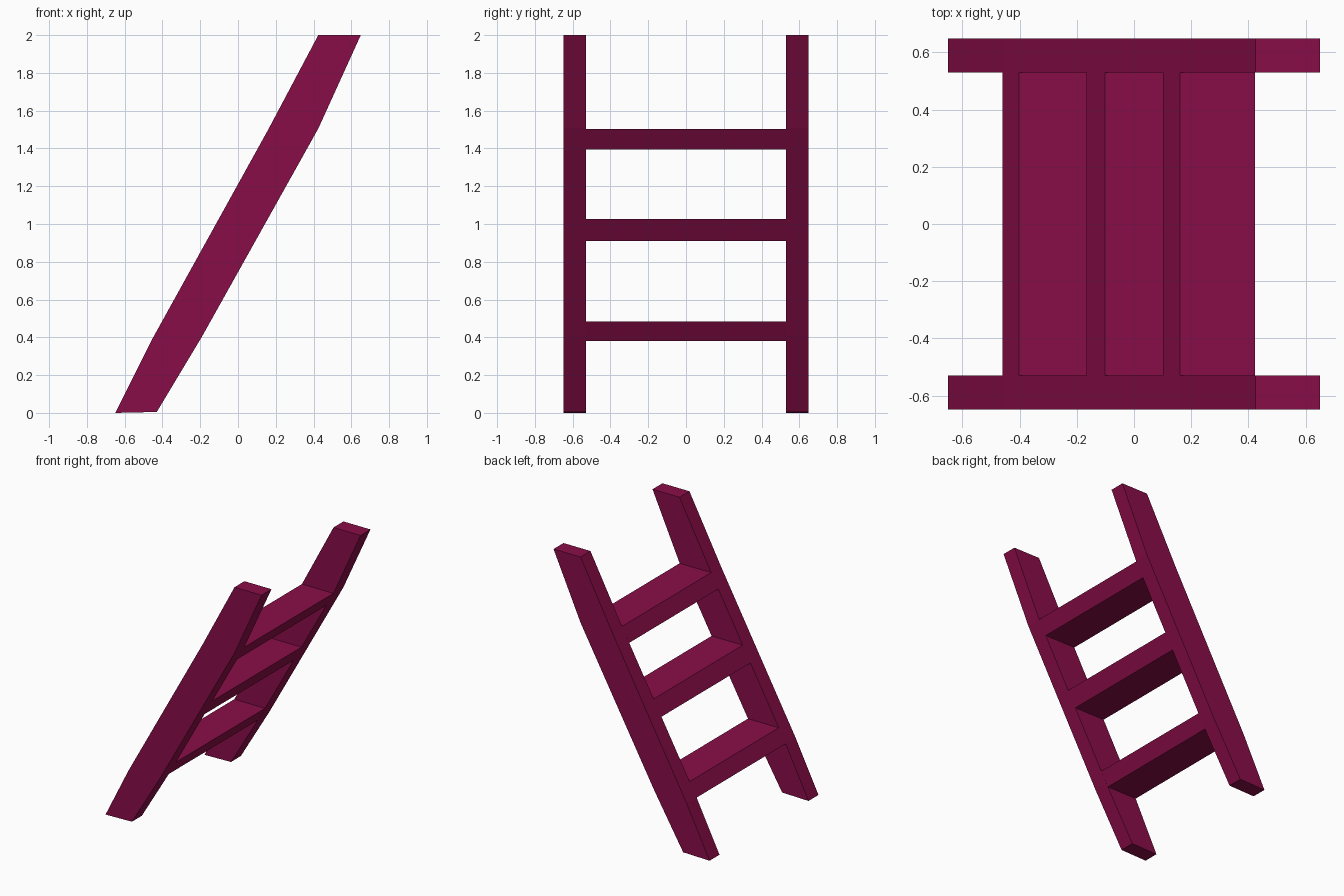
import bpy
import bmesh

cube = bpy.data.objects.get("Cube")
if cube:
    bpy.data.objects.remove(cube, do_unlink=True)

# Single deep berry paint
paint = bpy.data.materials.new("berry_red_paint")
paint.use_nodes = True
colour = (0.25, 0.004, 0.064, 1.0)
paint.diffuse_color = colour
paint.node_tree.nodes["Principled BSDF"].inputs["Base Color"].default_value = colour

# Side outline of the leaning rails, from foot to top (x, z)
rear_edge = [(-0.65, 0.0), (-0.46, 0.38), (0.16, 1.5), (0.425, 2.0)]
front_edge = [(-0.43, 0.005), (-0.19, 0.405), (0.425, 1.505), (0.65, 2.0)]


def edge_x(edge, z):
    """Position along a rail edge at height z."""
    for (x0, z0), (x1, z1) in zip(edge, edge[1:]):
        if z <= z1:
            return x0 + (x1 - x0) * (z - z0) / (z1 - z0)
    return edge[-1][0]


def extrude_profile(name, profile, y0, y1):
    """Solid with the given x-z profile, running from y0 to y1."""
    bm = bmesh.new()
    face = bm.faces.new([bm.verts.new((x, y0, z)) for x, z in profile])
    result = bmesh.ops.extrude_face_region(bm, geom=[face], use_keep_orig=True)
    moved = [v for v in result["geom"] if isinstance(v, bmesh.types.BMVert)]
    bmesh.ops.translate(bm, verts=moved, vec=(0, y1 - y0, 0))
    bmesh.ops.recalc_face_normals(bm, faces=bm.faces)
    mesh = bpy.data.meshes.new(name)
    bm.to_mesh(mesh)
    bm.free()
    mesh.materials.append(paint)
    obj = bpy.data.objects.new(name, mesh)
    bpy.context.collection.objects.link(obj)


# Two side rails
inner, outer = 0.53, 0.648
rail = rear_edge + front_edge[::-1]
extrude_profile("front_rail", rail, -outer, -inner)
extrude_profile("back_rail", rail, inner, outer)

# Three flat steps, cut flush with the rail edges
steps = {"lower_step": (0.38, 0.485), "middle_step": (0.91, 1.027), "upper_step": (1.395, 1.503)}
for name, (low, high) in steps.items():
    profile = [(edge_x(rear_edge, low), low), (edge_x(front_edge, low), low),
               (edge_x(front_edge, high), high), (edge_x(rear_edge, high), high)]
    extrude_profile(name, profile, -inner, inner)
